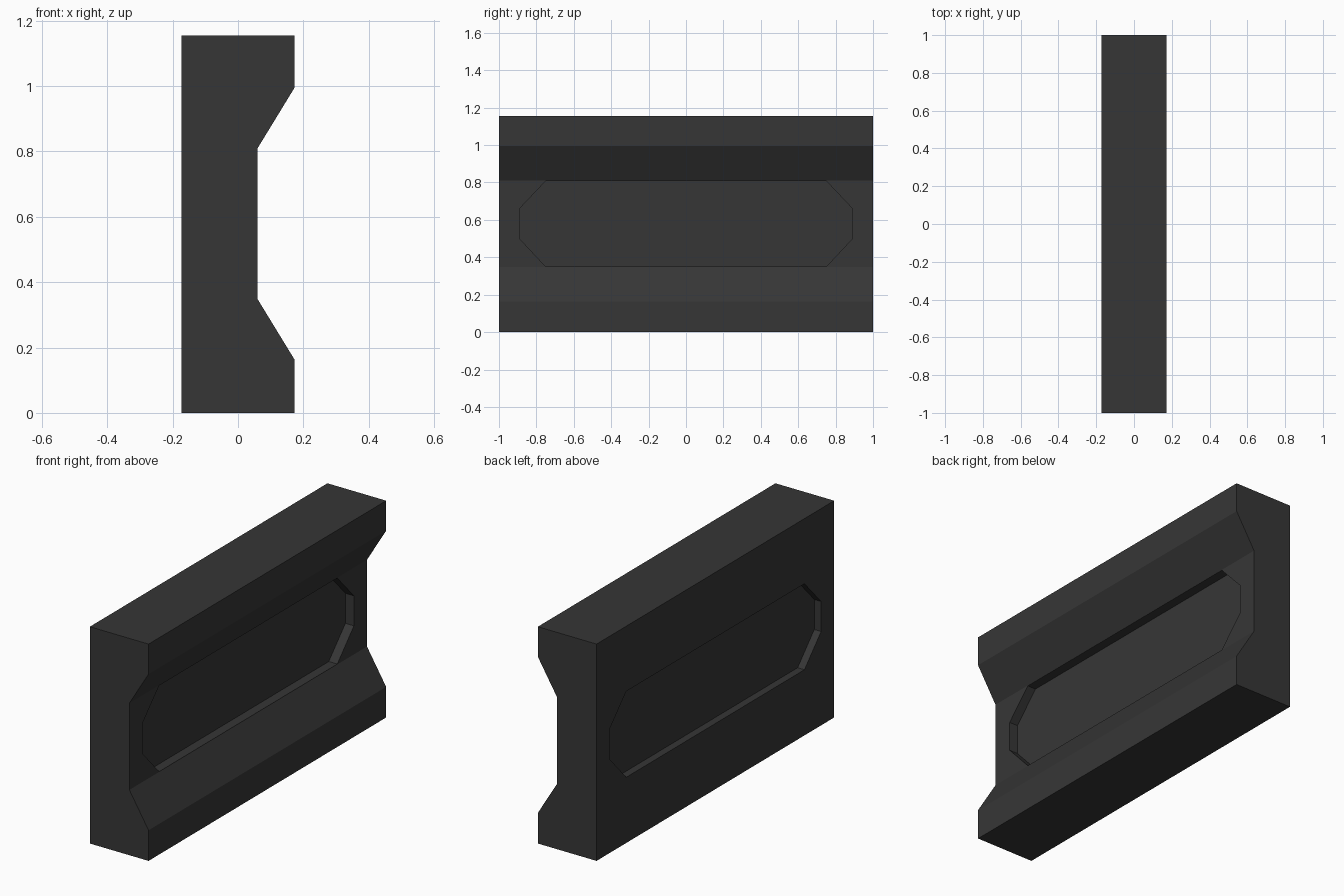
import bpy, bmesh
from mathutils import Vector

if "Cube" in bpy.data.objects:
    bpy.data.objects.remove(bpy.data.objects["Cube"])

H, W, NECK = 1.155, 0.173, 0.06      # height, half depth, front face of the neck
LOW, HIGH = 0.35, 0.808              # neck band in z

dark = bpy.data.materials.new("dark_grey")
dark.diffuse_color = (0.037, 0.037, 0.037, 1)
dark.use_nodes = True
dark.node_tree.nodes["Principled BSDF"].inputs["Base Color"].default_value = dark.diffuse_color


def prism(name, points, offset):
    """Extrude a planar outline along an offset vector."""
    bm = bmesh.new()
    face = bm.faces.new([bm.verts.new(p) for p in points])
    ext = bmesh.ops.extrude_face_region(bm, geom=[face], use_keep_orig=True)
    verts = [g for g in ext["geom"] if isinstance(g, bmesh.types.BMVert)]
    bmesh.ops.translate(bm, verts=verts, vec=Vector(offset))
    bmesh.ops.recalc_face_normals(bm, faces=bm.faces)
    mesh = bpy.data.meshes.new(name)
    bm.to_mesh(mesh)
    bm.free()
    mesh.materials.append(dark)
    obj = bpy.data.objects.new(name, mesh)
    bpy.context.collection.objects.link(obj)
    return obj


# wall segment: C-shaped profile along y
profile = [(-W, 0), (W, 0), (W, 0.163), (NECK, 0.348),
           (NECK, 0.81), (W, 0.995), (W, H), (-W, H)]
wall = prism("wall_segment", [(x, -1, z) for x, z in profile], (0, 2, 0))

# octagonal recesses in the front and back faces
quarter = [(0.89, 0.50), (0.89, 0.66), (0.75, HIGH)]
outline = [(0.75, LOW)] + quarter
outline += [(-y, z) for y, z in reversed(outline)]
for name, x0, depth in (("front_recess_cutter", 0.01, 0.09),
                        ("back_recess_cutter", -W - 0.05, 0.09)):
    cutter = prism(name, [(x0, y, z) for y, z in outline], (depth, 0, 0))
    cutter.hide_render = True
    mod = wall.modifiers.new(name, 'BOOLEAN')
    mod.operation = 'DIFFERENCE'
    mod.solver = 'EXACT'
    mod.object = cutter
    bpy.context.view_layer.objects.active = wall
    bpy.ops.object.modifier_apply(modifier=mod.name)
    bpy.data.objects.remove(cutter)
